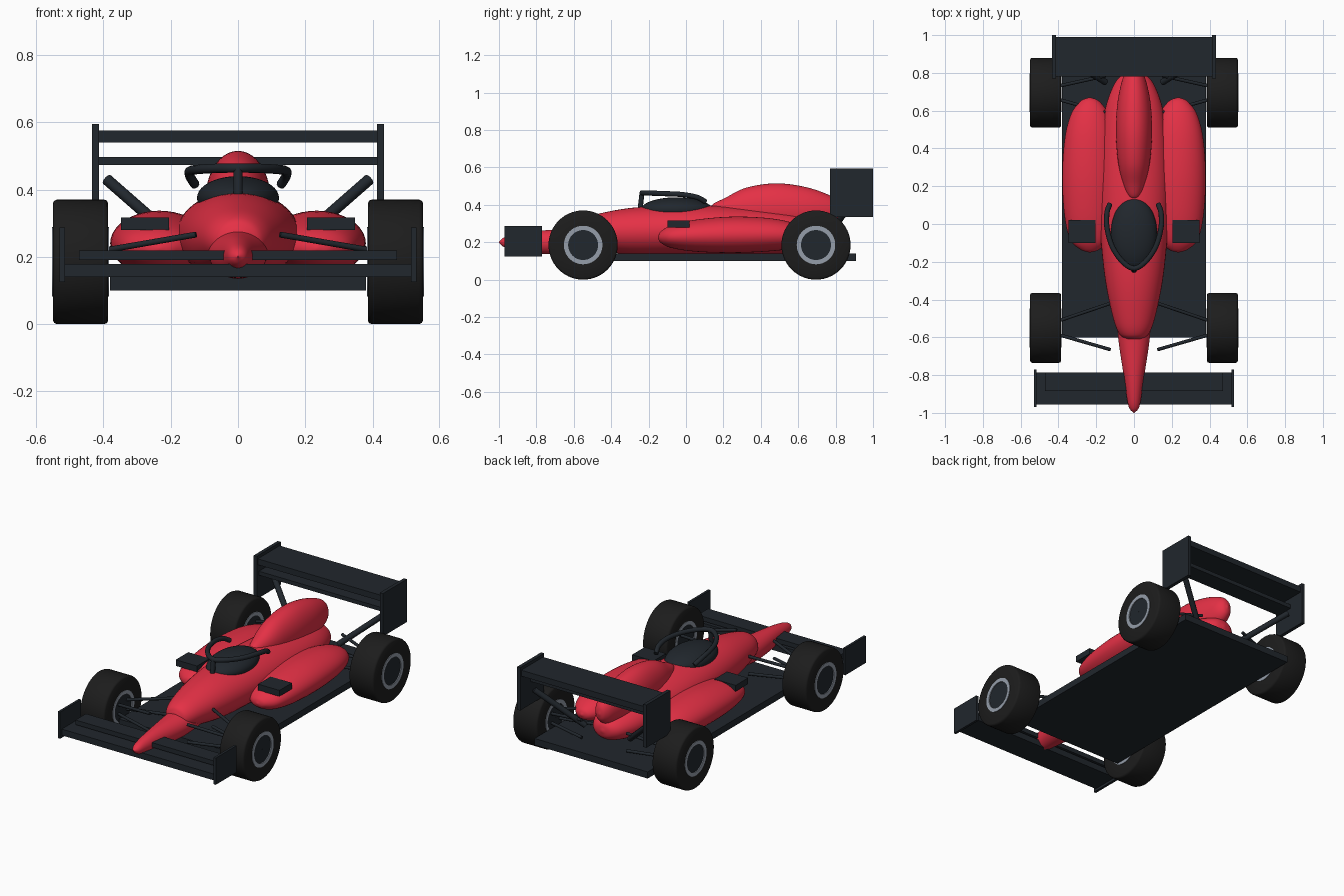
import bpy, bmesh, math
from mathutils import Vector

if "Cube" in bpy.data.objects:
    bpy.data.objects.remove(bpy.data.objects["Cube"])


def material(name, rgb):
    m = bpy.data.materials.new(name)
    m.diffuse_color = (*rgb, 1)
    m.use_nodes = True
    m.node_tree.nodes["Principled BSDF"].inputs["Base Color"].default_value = m.diffuse_color
    return m


RED = material("red_paint", (0.78, 0.03, 0.06))
DARK = material("dark_carbon", (0.015, 0.02, 0.026))
RUBBER = material("rubber", (0.012, 0.012, 0.012))
RIM = material("rim_metal", (0.3, 0.34, 0.4))


def finish(name, bm, mat, smooth=True):
    bmesh.ops.recalc_face_normals(bm, faces=bm.faces)
    me = bpy.data.meshes.new(name)
    bm.to_mesh(me)
    bm.free()
    ob = bpy.data.objects.new(name, me)
    bpy.context.collection.objects.link(ob)
    me.materials.append(mat)
    if smooth:
        bpy.ops.object.select_all(action='DESELECT')
        ob.select_set(True)
        bpy.context.view_layer.objects.active = ob
        bpy.ops.object.shade_smooth_by_angle(angle=math.radians(40))
    return ob


def box(name, x, y, z, mat=DARK):
    bm = bmesh.new()
    bmesh.ops.create_cube(bm, size=1)
    for v in bm.verts:
        v.co = [(a + b) / 2 + c * (b - a) for (a, b), c in zip((x, y, z), v.co)]
    return finish(name, bm, mat, False)


def spline(pts, steps):
    """Catmull-Rom curve through the points."""
    p = [Vector(q) for q in pts]
    p = [2 * p[0] - p[1]] + p + [2 * p[-1] - p[-2]]
    out = []
    for a, b, c, d in zip(p, p[1:], p[2:], p[3:]):
        for i in range(steps):
            t = i / steps
            out.append(0.5 * (2 * b + (c - a) * t + (2 * a - 5 * b + 4 * c - d) * t ** 2
                              + (3 * b - a - 3 * c + d) * t ** 3))
    return out + [p[-2]]


def loft(name, stations, mat=RED, cx=0, n=40):
    """Elliptical sections along y: (y, half width, centre z, half height)."""
    bm = bmesh.new()
    rings = []
    for y, w, zc, h in spline(stations, 5):
        w, h = max(w, 0.002), max(h, 0.002)
        rings.append([bm.verts.new((cx + w * math.cos(i * math.tau / n), y,
                                    zc + h * math.sin(i * math.tau / n))) for i in range(n)])
    for r, s in zip(rings, rings[1:]):
        for i in range(n):
            j = (i + 1) % n
            bm.faces.new((r[i], r[j], s[j], s[i]))
    bm.faces.new(rings[0])
    bm.faces.new(rings[-1])
    return finish(name, bm, mat)


def lathe_x(name, profile, cx, cy, cz, mat, n=56):
    """Closed (x, radius) profile spun about the x axis."""
    bm = bmesh.new()
    rings = [[bm.verts.new((cx + x, cy + r * math.cos(i * math.tau / n),
                            cz + r * math.sin(i * math.tau / n))) for i in range(n)]
             for x, r in profile]
    for r, s in zip(rings, rings[1:] + rings[:1]):
        for i in range(n):
            j = (i + 1) % n
            bm.faces.new((r[i], r[j], s[j], s[i]))
    return finish(name, bm, mat)


def tube(name, pts, radius, mat=DARK):
    cu = bpy.data.curves.new(name, 'CURVE')
    cu.dimensions = '3D'
    cu.bevel_depth = radius
    cu.bevel_resolution = 3
    cu.use_fill_caps = True
    sp = cu.splines.new('POLY')
    sp.points.add(len(pts) - 1)
    for q, p in zip(sp.points, pts):
        q.co = (*p, 1)
    cu.materials.append(mat)
    ob = bpy.data.objects.new(name, cu)
    bpy.context.collection.objects.link(ob)
    return ob


# Floor
box("floor", (-0.38, 0.38), (-0.6, 0.91), (0.10, 0.14))

# Body shells
loft("nose", [(-1, 0.002, 0.20, 0.002), (-0.975, 0.025, 0.20, 0.025), (-0.92, 0.038, 0.2, 0.042),
              (-0.8, 0.055, 0.2, 0.06), (-0.6, 0.084, 0.205, 0.07), (-0.45, 0.09, 0.22, 0.07)])
loft("main_body", [(-0.61, 0.035, 0.25, 0.03), (-0.585, 0.075, 0.25, 0.065),
                   (-0.5, 0.11, 0.255, 0.09), (-0.3, 0.152, 0.258, 0.125),
                   (-0.05, 0.178, 0.262, 0.134), (0.2, 0.185, 0.262, 0.132),
                   (0.45, 0.175, 0.255, 0.12), (0.62, 0.15, 0.25, 0.1),
                   (0.74, 0.105, 0.245, 0.072), (0.79, 0.06, 0.245, 0.045),
                   (0.805, 0.005, 0.245, 0.005)])
loft("engine_cover", [(0.13, 0.004, 0.38, 0.004), (0.15, 0.03, 0.38, 0.028),
                      (0.21, 0.056, 0.375, 0.062), (0.32, 0.083, 0.375, 0.116),
                      (0.48, 0.096, 0.375, 0.14), (0.64, 0.088, 0.37, 0.125),
                      (0.77, 0.06, 0.365, 0.085), (0.82, 0.033, 0.362, 0.048),
                      (0.835, 0.003, 0.36, 0.004)])
loft("cockpit", [(-0.05 - 0.19 * math.cos(a), 0.122 * math.sin(a), 0.375, 0.065 * math.sin(a))
                 for a in [i * math.pi / 10 for i in range(11)]], DARK)

# Cockpit guard hoop
half = [(0.128, 0.105, 0.415), (0.143, 0.06, 0.44), (0.143, -0.02, 0.455),
        (0.115, -0.12, 0.46), (0.06, -0.2, 0.463)]
hoop = half + [(0, -0.235, 0.464)] + [(-x, y, z) for x, y, z in reversed(half)]
tube("guard_hoop", spline(hoop, 5), 0.014)
tube("guard_post", [(0, -0.235, 0.465), (0, -0.245, 0.38)], 0.014)

# Wings
box("front_wing_main", (-0.52, 0.52), (-0.955, -0.785), (0.14, 0.178))
box("front_wing_flap", (-0.472, 0.472), (-0.885, -0.785), (0.19, 0.218))
box("rear_wing_main", (-0.42, 0.42), (0.78, 0.99), (0.54, 0.576))
box("rear_wing_lower", (-0.42, 0.42), (0.79, 0.90), (0.473, 0.497))

TYRE = [(-0.082, 0.1), (-0.082, 0.175), (-0.078, 0.182), (-0.07, 0.185),
        (0.07, 0.185), (0.078, 0.182), (0.082, 0.175), (0.082, 0.1)]
RING = [(-0.085, 0.08), (-0.085, 0.103), (0.085, 0.103), (0.085, 0.08)]
HUB = [(-0.08, 0.001), (-0.08, 0.082), (0.08, 0.082), (0.08, 0.001)]

for side, s in (("left", -1), ("right", 1)):
    def span(a, b):
        return tuple(sorted((s * a, s * b)))

    # Side pods and inlets
    loft(side + "_side_pod", [(-0.15, 0.004, 0.225, 0.004), (-0.135, 0.05, 0.227, 0.03),
                              (-0.08, 0.105, 0.23, 0.06), (0.05, 0.135, 0.235, 0.085),
                              (0.25, 0.146, 0.24, 0.097), (0.45, 0.133, 0.24, 0.088),
                              (0.58, 0.1, 0.235, 0.066), (0.65, 0.05, 0.23, 0.035),
                              (0.67, 0.004, 0.23, 0.004)], RED, s * 0.234)
    box(side + "_pod_inlet", span(0.205, 0.348), (-0.10, 0.02), (0.28, 0.317))

    # Wing endplates and rear wing strut
    box(side + "_front_endplate", span(0.515, 0.53), (-0.97, -0.77), (0.125, 0.287))
    box(side + "_rear_endplate", span(0.413, 0.434), (0.77, 1.0), (0.335, 0.595))
    tube(side + "_wing_strut", [(s * 0.39, 0.90, 0.43), (s * 0.15, 0.75, 0.22)], 0.017)

    # Wheels and suspension arms
    for end, y, ins, ix in (("front", -0.55, (-0.665, -0.42), 0.125),
                            ("rear", 0.695, (0.59, 0.785), 0.15)):
        name = side + "_" + end
        lathe_x(name + "_tyre", TYRE, s * 0.468, y, 0.185, RUBBER)
        lathe_x(name + "_rim", RING, s * 0.468, y, 0.185, RIM)
        lathe_x(name + "_hub", HUB, s * 0.468, y, 0.185, DARK)
        for k, iy in enumerate(ins):
            oy = y + (-0.03 if k == 0 else 0.03)
            tube(f"{name}_upper_arm_{k}", [(s * 0.42, oy, 0.215), (s * ix, iy, 0.266)], 0.009)
            tube(f"{name}_lower_arm_{k}", [(s * 0.42, oy, 0.165), (s * ix, iy, 0.16)], 0.009)
